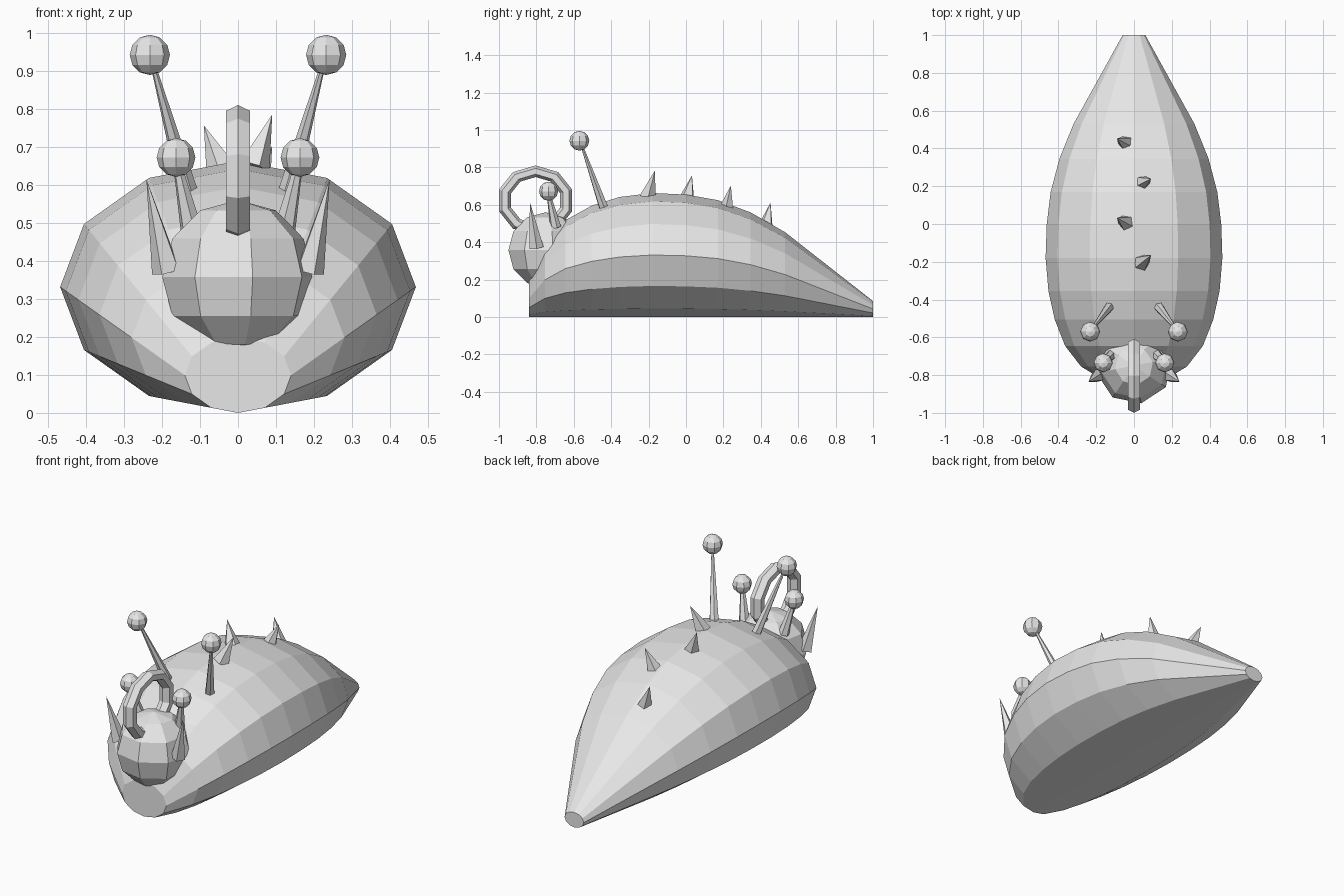
import bpy, bmesh, math
from mathutils import Vector, Matrix

if "Cube" in bpy.data.objects:
    bpy.data.objects.remove(bpy.data.objects["Cube"])

grey = bpy.data.materials.new("plain grey")
grey.diffuse_color = (0.8, 0.8, 0.8, 1)
grey.use_nodes = True
grey.node_tree.nodes["Principled BSDF"].inputs["Base Color"].default_value = grey.diffuse_color


def finish(name, bm):
    bmesh.ops.recalc_face_normals(bm, faces=bm.faces)
    mesh = bpy.data.meshes.new(name)
    bm.to_mesh(mesh)
    bm.free()
    mesh.materials.append(grey)
    obj = bpy.data.objects.new(name, mesh)
    bpy.context.collection.objects.link(obj)
    return obj


def loft(bm, rings, closed=False):
    """Join rings of points with quads; cap the ends unless closed."""
    rows = [[bm.verts.new(p) for p in ring] for ring in rings]
    n = len(rows[0])
    pairs = list(zip(rows, rows[1:]))
    if closed:
        pairs.append((rows[-1], rows[0]))
    else:
        bm.faces.new(rows[0])
        bm.faces.new(rows[-1])
    for a, b in pairs:
        for i in range(n):
            j = (i + 1) % n
            bm.faces.new((a[i], a[j], b[j], b[i]))


def ball(name, centre, radius, turn=0):
    bm = bmesh.new()
    bmesh.ops.create_uvsphere(
        bm, u_segments=8, v_segments=6, radius=radius,
        matrix=Matrix.Translation(centre) @ Matrix.Rotation(math.radians(turn), 4, 'Z'))
    return finish(name, bm)


def cone(name, base, tip, r_base, r_tip=0.0, sides=6):
    base, tip = Vector(base), Vector(tip)
    axis = tip - base
    turn = axis.to_track_quat('Z', 'Y').to_matrix().to_4x4()
    bm = bmesh.new()
    bmesh.ops.create_cone(
        bm, cap_ends=True, segments=sides, radius1=r_base, radius2=r_tip,
        depth=axis.length,
        matrix=Matrix.Translation((base + tip) / 2) @ turn)
    bmesh.ops.remove_doubles(bm, verts=bm.verts, dist=1e-5)
    return finish(name, bm)


# Body: twelve-sided oval sections resting on the ground, (y, half width)
sections = [(-0.84, 0.14), (-0.755, 0.28), (-0.645, 0.365), (-0.505, 0.42),
            (-0.355, 0.453), (-0.18, 0.468), (0.0, 0.462), (0.17, 0.441),
            (0.345, 0.395), (0.53, 0.32), (1.0, 0.06)]
bm = bmesh.new()
rings = []
for y, rx in sections:
    rz = rx * 0.708
    rings.append([(rx * math.cos(math.radians(30 * k)), y,
                   rz * (1 + math.sin(math.radians(30 * k)))) for k in range(12)])
loft(bm, rings)
finish("body", bm)

# Head
ball("head", (0, -0.75, 0.357), 0.203, turn=11)

# Upright loop on the head
bm = bmesh.new()
rings = []
for i in range(10):
    a = math.radians(90 + 36 * i)
    ring = []
    for k in range(6):
        b = math.radians(60 * k)
        r = 0.156 + 0.031 * math.cos(b)
        ring.append((0.037 * math.sin(b), -0.804 + 1.1 * r * math.cos(a),
                     0.623 + r * math.sin(a)))
    rings.append(ring)
loft(bm, rings, closed=True)
finish("head_loop", bm)

# Paired stalks with balls, and cheek horns
for side, s in (("left", -1), ("right", 1)):
    cone("tall_stalk_" + side, (s * 0.128, -0.435, 0.57), (s * 0.222, -0.555, 0.91),
         0.027, 0.007)
    ball("tall_stalk_ball_" + side, (s * 0.232, -0.57, 0.942), 0.053)
    cone("short_stalk_" + side, (s * 0.122, -0.697, 0.48), (s * 0.158, -0.732, 0.645),
         0.03, 0.012)
    ball("short_stalk_ball_" + side, (s * 0.163, -0.735, 0.672), 0.051)
    cone("cheek_horn_" + side, (s * 0.187, -0.80, 0.372), (s * 0.241, -0.835, 0.615),
         0.04, sides=5)

# Spikes zigzagging along the back: (side, base y, base z, tip y, tip z)
spikes = [(1, -0.205, 0.645, -0.165, 0.785), (-1, 0.005, 0.63, 0.032, 0.757),
          (1, 0.215, 0.57, 0.24, 0.702), (-1, 0.425, 0.475, 0.452, 0.612)]
for i, (s, y0, z0, y1, z1) in enumerate(spikes):
    cone(f"back_spike_{i + 1}", (s * 0.04, y0, z0), (s * 0.09, y1, z1), 0.045, sides=5)
